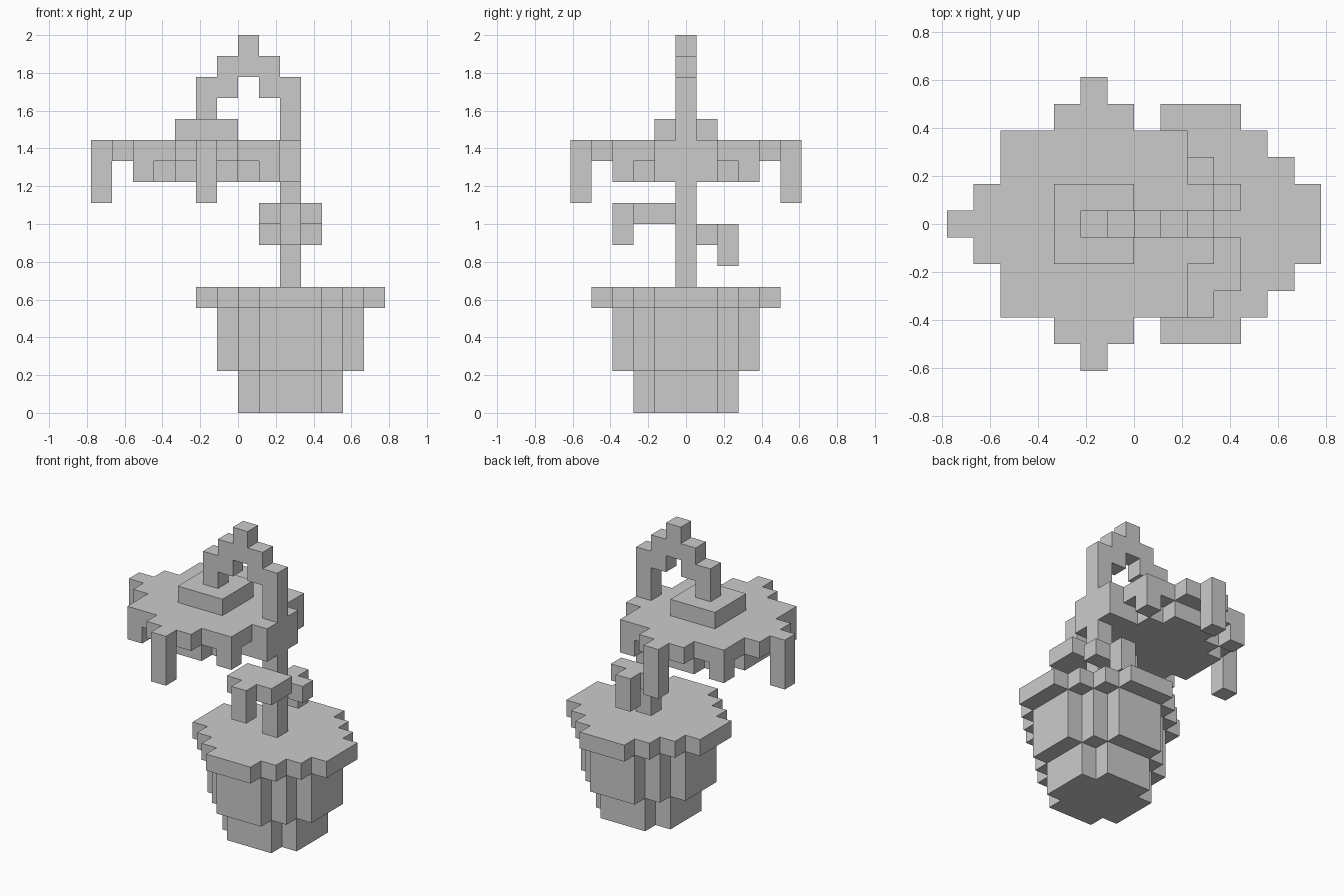
import bpy, bmesh, math
from mathutils import Vector

if "Cube" in bpy.data.objects:
    bpy.data.objects.remove(bpy.data.objects["Cube"])

U = 1 / 9  # one block; x cells start on the grid, y cells are centred on it


def box(x0, x1, y0, y1, z0, z1):
    """All cells in the inclusive index ranges."""
    return {(x, y, z) for x in range(x0, x1 + 1)
            for y in range(y0, y1 + 1) for z in range(z0, z1 + 1)}


def disc(cx, r, z0, z1):
    """Blocky round slab: a square with stepped corners."""
    return {c for c in box(cx - r, cx + r, -r, r, z0, z1)
            if abs(c[0] - cx) + abs(c[1]) <= r + 1}


# Flower pot
parts = {
    "pot_base": disc(2, 2, 0, 1),
    "pot_body": disc(2, 3, 2, 4),
    "pot_rim": disc(2, 4, 5, 5),
}

# Stem that arches over and holds the flower from above
stem = box(2, 2, 0, 0, 6, 15)
for x, z in ((1, 15), (0, 16), (-1, 15), (-2, 14)):
    stem |= box(x, x, 0, 0, z, z + 1)
parts["stem"] = stem

# Leaves with drooping tips
parts["front_leaf"] = box(1, 3, -2, -1, 9, 9) | box(2, 2, -3, -3, 8, 9)
parts["back_leaf"] = box(1, 3, 1, 1, 8, 8) | box(2, 2, 2, 2, 7, 8)

# Hanging flower: cap, spread petals, core
parts["flower_cap"] = box(-3, -1, -1, 1, 13, 13)
parts["flower_petals"] = (box(-5, 1, -3, 3, 12, 12) | box(-6, 2, -1, 1, 12, 12)
                          | box(-3, -1, -4, 4, 12, 12))
parts["flower_core"] = disc(-2, 3, 11, 11) | box(2, 2, -1, 1, 11, 11)

# Drooping petal tips
tips = box(-7, -7, 0, 0, 10, 12)
for s in (-1, 1):
    tips |= box(-2, -2, 5 * s, 5 * s, 10, 12)
    for x in (-5, 1):
        tips |= box(x, x, 3 * s, 3 * s, 11, 11)
parts["petal_tips"] = tips

# Skin each part, leaving out faces hidden between blocks
filled = set().union(*parts.values())
taken = set()
for name, cells in parts.items():
    cells = cells - taken
    taken |= cells
    bm = bmesh.new()
    for c in sorted(cells):
        centre = Vector((c[0] + 0.5, c[1], c[2] + 0.5))
        for axis in range(3):
            for s in (-1, 1):
                n = [0, 0, 0]
                n[axis] = s
                if tuple(a + b for a, b in zip(c, n)) in filled:
                    continue
                u, v = Vector((0, 0, 0)), Vector((0, 0, 0))
                u[(axis + 1) % 3] = 0.5
                v[(axis + 2) % 3] = 0.5 * s
                mid = centre + Vector(n) * 0.5
                bm.faces.new([bm.verts.new((mid + a * u + b * v) * U)
                              for a, b in ((-1, -1), (1, -1), (1, 1), (-1, 1))])
    bmesh.ops.remove_doubles(bm, verts=bm.verts[:], dist=0.001)
    bmesh.ops.dissolve_limit(bm, angle_limit=math.radians(1),
                             verts=bm.verts[:], edges=bm.edges[:])
    mesh = bpy.data.meshes.new(name)
    bm.to_mesh(mesh)
    bm.free()
    bpy.context.collection.objects.link(bpy.data.objects.new(name, mesh))
